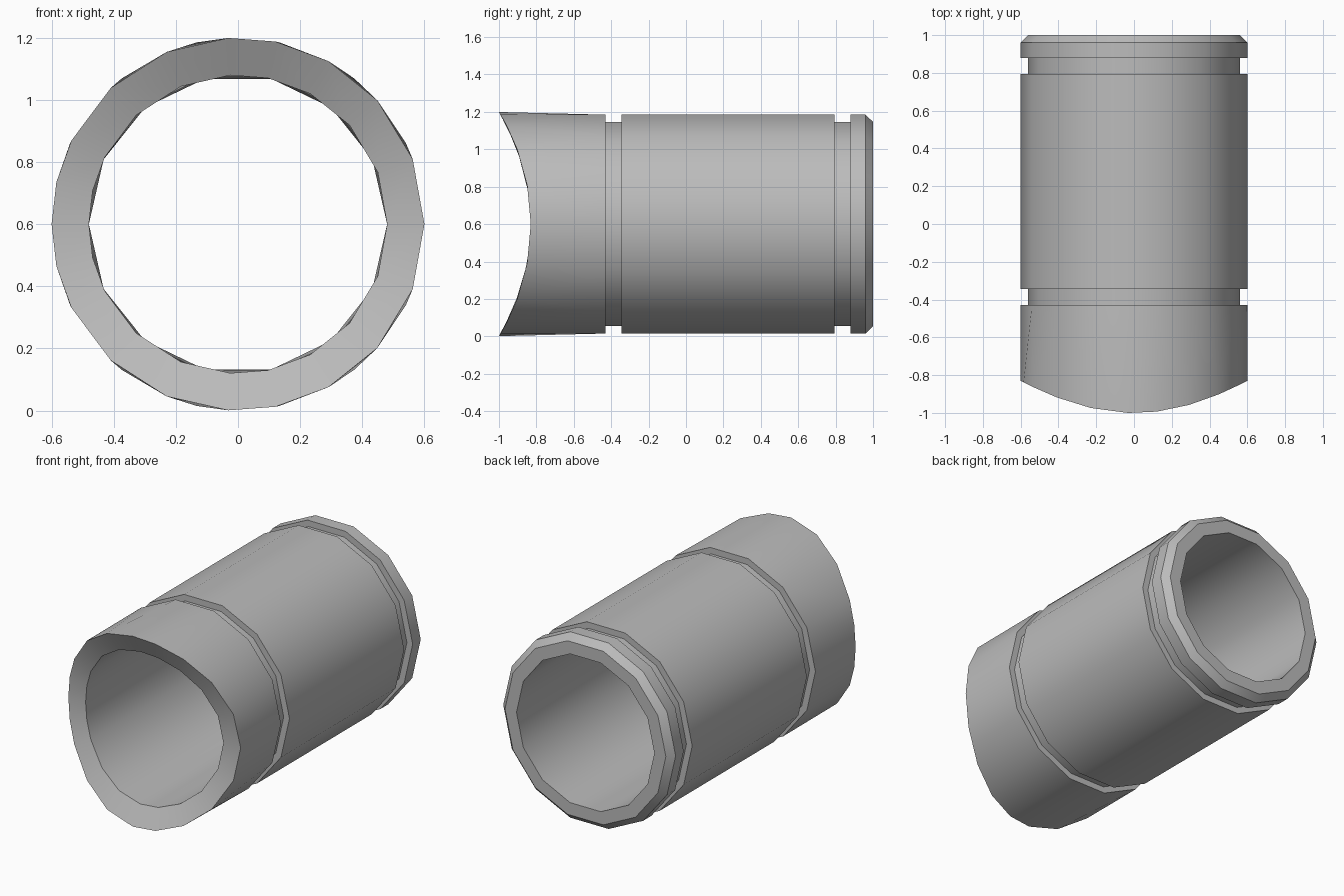
import bpy, bmesh
from math import sin, cos, sqrt, radians, pi

default = bpy.data.objects.get("Cube")
if default:
    bpy.data.objects.remove(default, do_unlink=True)

OUTER, INNER, GROOVE, AXIS_Z = 0.6, 0.48, 0.56, 0.6
SADDLE_R, SADDLE_Y = 1.14, -0.83

# Angles round the tube, and the finer ones round the saddle-cut mouth
SIDES = 14
tube_angles = [2 * pi * i / SIDES for i in range(SIDES)]
half = [0, 20.4, 41.6, 61, 78.4, 93, 112.5, 133, 153.4, 167, 180]
mouth_angles = [radians(a) for a in half + [360 - a for a in half[-2:0:-1]]]

bm = bmesh.new()


def ring(radius, y):
    verts = [bm.verts.new((radius * cos(a), y, AXIS_Z + radius * sin(a)))
             for a in tube_angles]
    return tube_angles, verts


def mouth(radius):
    """Ring that lies on a cylinder running across the tube."""
    verts = []
    for a in mouth_angles:
        h = radius * sin(a)
        y = SADDLE_Y - SADDLE_R + sqrt(SADDLE_R ** 2 - h ** 2)
        verts.append(bm.verts.new((radius * cos(a), y, AXIS_Z + h)))
    return mouth_angles, verts


def join(a, b):
    """Skin two rings: quads if they match, else triangles zipped by angle."""
    (aa, av), (ba, bv) = a, b
    n, m = len(av), len(bv)
    if n == m:
        for i in range(n):
            bm.faces.new((av[i], av[(i + 1) % n], bv[(i + 1) % n], bv[i]))
        return
    i = j = 0
    while i < n or j < m:
        next_a = aa[i + 1] if i + 1 < n else 2 * pi
        next_b = ba[j + 1] if j + 1 < m else 2 * pi
        if j >= m or (i < n and next_a <= next_b):
            bm.faces.new((av[i % n], av[(i + 1) % n], bv[j % m]))
            i += 1
        else:
            bm.faces.new((av[i % n], bv[(j + 1) % m], bv[j % m]))
            j += 1


# Rings from the outer mouth, along the grooved outside, round the chamfered
# back end and up the bore to the inner mouth
profile = [(OUTER, -0.43), (GROOVE, -0.43), (GROOVE, -0.345), (OUTER, -0.345),
           (OUTER, 0.795), (GROOVE, 0.795), (GROOVE, 0.88), (OUTER, 0.88),
           (OUTER, 0.96), (GROOVE, 1.0), (INNER, 1.0)]
rings = [mouth(OUTER)] + [ring(r, y) for r, y in profile] + [mouth(INNER)]
for k, current in enumerate(rings):
    join(current, rings[(k + 1) % len(rings)])
bmesh.ops.recalc_face_normals(bm, faces=bm.faces)

mesh = bpy.data.meshes.new("pipe_sleeve")
bm.to_mesh(mesh)
bm.free()
sleeve = bpy.data.objects.new("pipe_sleeve", mesh)
bpy.context.collection.objects.link(sleeve)

# Plain grey
grey = bpy.data.materials.new("grey")
grey.use_nodes = True
colour = (0.5, 0.5, 0.5, 1)
grey.diffuse_color = colour
grey.node_tree.nodes["Principled BSDF"].inputs["Base Color"].default_value = colour
mesh.materials.append(grey)

# Smooth round the tube, crisp at grooves and rims
bpy.ops.object.select_all(action='DESELECT')
sleeve.select_set(True)
bpy.context.view_layer.objects.active = sleeve
bpy.ops.object.shade_smooth_by_angle(angle=radians(32))
